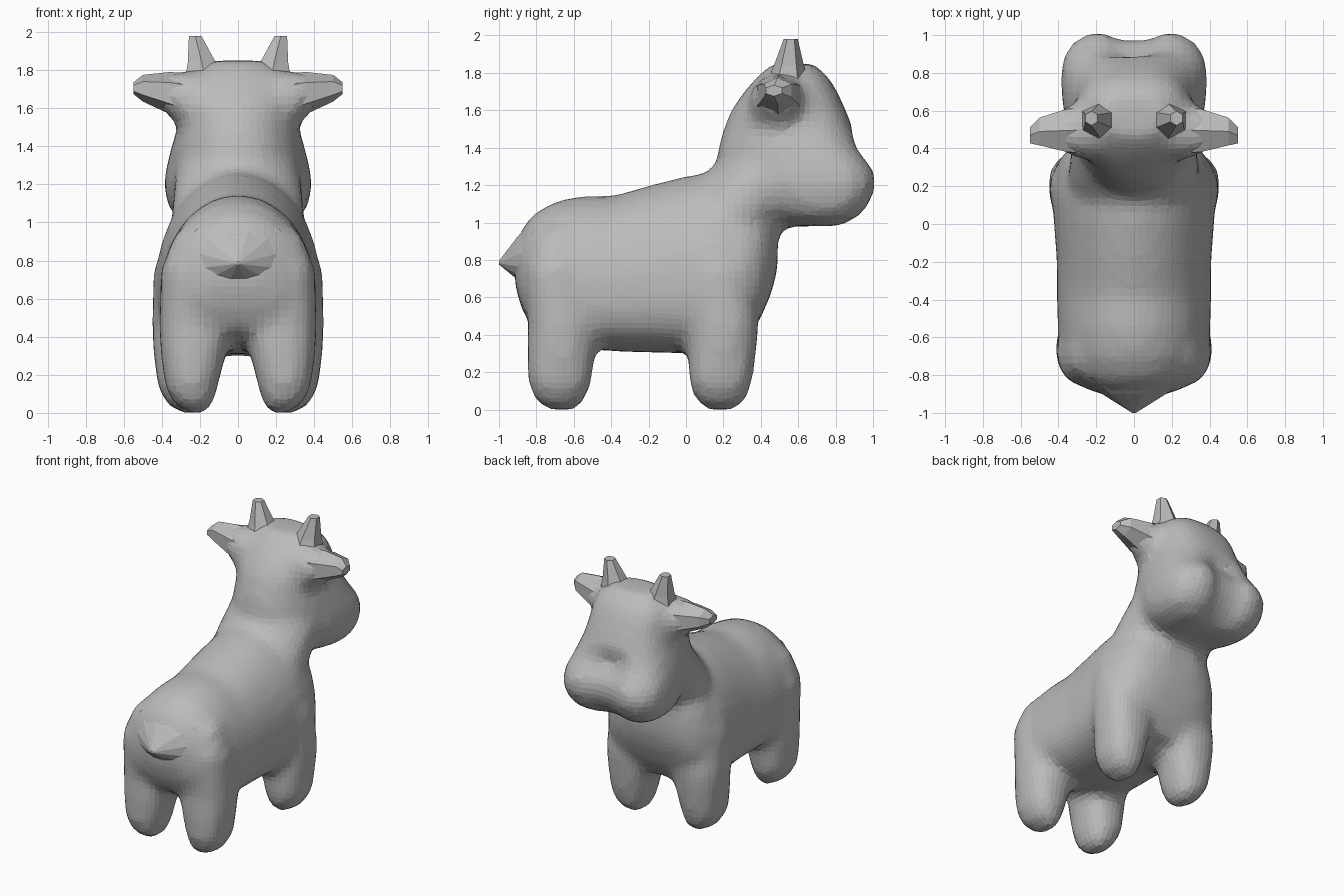
import bpy, bmesh, math
from mathutils import Vector

cube = bpy.data.objects.get("Cube")
if cube:
    bpy.data.objects.remove(cube, do_unlink=True)

grey = bpy.data.materials.new("plain grey")
grey.use_nodes = True
COLOUR = (0.5, 0.5, 0.5, 1)
grey.diffuse_color = COLOUR
grey.node_tree.nodes["Principled BSDF"].inputs["Base Color"].default_value = COLOUR


def section(centre, u, v, ru, v_plus, v_minus, n_plus=2, n_minus=2, count=28):
    """Superellipse ring whose two halves along v may differ."""
    ring = []
    for i in range(count):
        a = 2 * math.pi * (i + 0.5) / count
        c, s = math.cos(a), math.sin(a)
        n, rv = (n_plus, v_plus) if s > 0 else (n_minus, v_minus)
        p = 2 / n
        ring.append(Vector(centre) + u * math.copysign(abs(c) ** p, c) * ru
                    + v * math.copysign(abs(s) ** p, s) * rv)
    return ring


def loft(bm, rings):
    """Closed skin through a series of rings."""
    loops = [[bm.verts.new(p) for p in ring] for ring in rings]
    faces = [bm.faces.new(loops[0][::-1]), bm.faces.new(loops[-1])]
    for a, b in zip(loops, loops[1:]):
        for i in range(len(a)):
            j = (i + 1) % len(a)
            faces.append(bm.faces.new((a[i], a[j], b[j], b[i])))
    bmesh.ops.recalc_face_normals(bm, faces=faces)


def finish(name, bm):
    mesh = bpy.data.meshes.new(name)
    bm.to_mesh(mesh)
    bm.free()
    mesh.materials.append(grey)
    obj = bpy.data.objects.new(name, mesh)
    bpy.context.collection.objects.link(obj)
    return obj


X, Y, Z = Vector((1, 0, 0)), Vector((0, 1, 0)), Vector((0, 0, 1))
bm = bmesh.new()

# Torso: y, bottom, top, half width
torso = [(-.915, .66, .88, .13), (-.875, .53, .97, .25), (-.82, .43, 1.045, .34),
         (-.7, .38, 1.115, .39), (-.55, .33, 1.145, .405), (-.38, .31, 1.145, .41),
         (-.2, .305, 1.2, .41), (0, .3, 1.25, .425), (.15, .3, 1.27, .435),
         (.32, .36, 1.22, .41), (.4, .49, 1.18, .35), (.46, .63, 1.12, .25),
         (.49, .76, 1.05, .12)]
rings = []
for y, low, high, w in torso:
    mid = low + (high - low) * .38
    rings.append(section((0, y, mid), X, Z, w, high - mid, mid - low, 2, 2.8))
loft(bm, rings)

# Neck: slanted bridge from chest to head; y, z, half width, half depth
slant = Vector((0, .8, -.6))
loft(bm, [section((0, y, z), X, slant, w, d, d)
          for y, z, w, d in ((.13, .83, .37, .28), (.3, 1.1, .345, .245), (.55, 1.35, .32, .28))])

# Legs: z, inner x, outer x, rear offset, front offset
leg = [(0, .185, .285, -.08, .08), (.05, .15, .36, -.14, .13), (.14, .125, .405, -.175, .165),
       (.3, .085, .425, -.18, .185), (.45, .06, .435, -.175, .2), (.75, .1, .425, -.19, .16),
       (.95, .15, .35, -.12, .08)]
for side in (-1, 1):
    for y, shift in ((-.67, -.02), (.19, .018)):
        loft(bm, [section((side * ((a + b) / 2 + shift), y + (r + f) / 2, z), X, Y,
                          (b - a) / 2, (f - r) / 2, (f - r) / 2, 2.4, 2.4)
                  for z, a, b, r, f in leg])

# Head: z, back, widest y, front, half width
head = [(.98, .5, .72, .87, .22), (1.03, .4, .74, .95, .33), (1.1, .28, .76, 1.01, .375),
        (1.2, .17, .77, 1.045, .39), (1.28, .16, .75, 1.03, .38), (1.4, .17, .65, .945, .35),
        (1.5, .2, .6, .895, .32), (1.6, .24, .55, .855, .305), (1.7, .31, .53, .81, .3),
        (1.78, .38, .55, .76, .26), (1.85, .46, .57, .68, .16)]
rings = [section((0, mid, z), X, Y, w, front - mid, mid - back, 2.7, 2.1)
         for z, back, mid, front, w in head]
# Shallow groove down the muzzle
for p in (p for ring in rings for p in ring if p.y > .85 and p.z < 1.45):
    p.y -= .1 * math.exp(-(p.x / .12) ** 2)
loft(bm, rings)

# Flared ear roots: x, y, z, half depth, half height
for side in (1, -1):
    loft(bm, [section((side * x, y, z), Y, Z, d, h, h)
              for x, y, z, d, h in ((.1, .5, 1.61, .17, .19), (.26, .495, 1.63, .16, .17),
                                    (.34, .495, 1.665, .13, .125), (.41, .495, 1.685, .105, .085))])

body = finish("body", bm)
remesh = body.modifiers.new("fuse", 'REMESH')
remesh.mode = 'VOXEL'
remesh.voxel_size = .04
soften = body.modifiers.new("soften", 'SMOOTH')
soften.factor = .5
soften.iterations = 6

# Tail: broad wedge ending in a point
bm = bmesh.new()
loft(bm, [section((0, y, z), X, Z, w, up, down, count=12)
          for y, z, w, up, down in ((-.81, .8, .31, .23, .21), (-.9, .79, .175, .14, .1),
                                    (-1, .785, .01, .01, .01))])
finish("tail", bm)

for side, label in ((1, "left"), (-1, "right")):
    # Ear: blunt leaf with a slanting tip
    bm = bmesh.new()
    loft(bm, [section((side * x, y, z), Y, Z, d, h, h, count=6)
              for x, y, z, d, h in ((.26, .495, 1.655, .14, .13), (.36, .495, 1.68, .13, .11),
                                    (.5, .49, 1.705, .085, .07), (.55, .47, 1.705, .05, .03))])
    finish(label + "_ear", bm)
    # Horn: tapered stub
    bm = bmesh.new()
    loft(bm, [section((side * x, y, z), X, Y, r, d, d, count=6)
              for x, y, z, r, d in ((.17, .54, 1.72, .13, .12), (.19, .55, 1.84, .085, .08),
                                    (.225, .56, 1.98, .038, .038))])
    finish(label + "_horn", bm)
